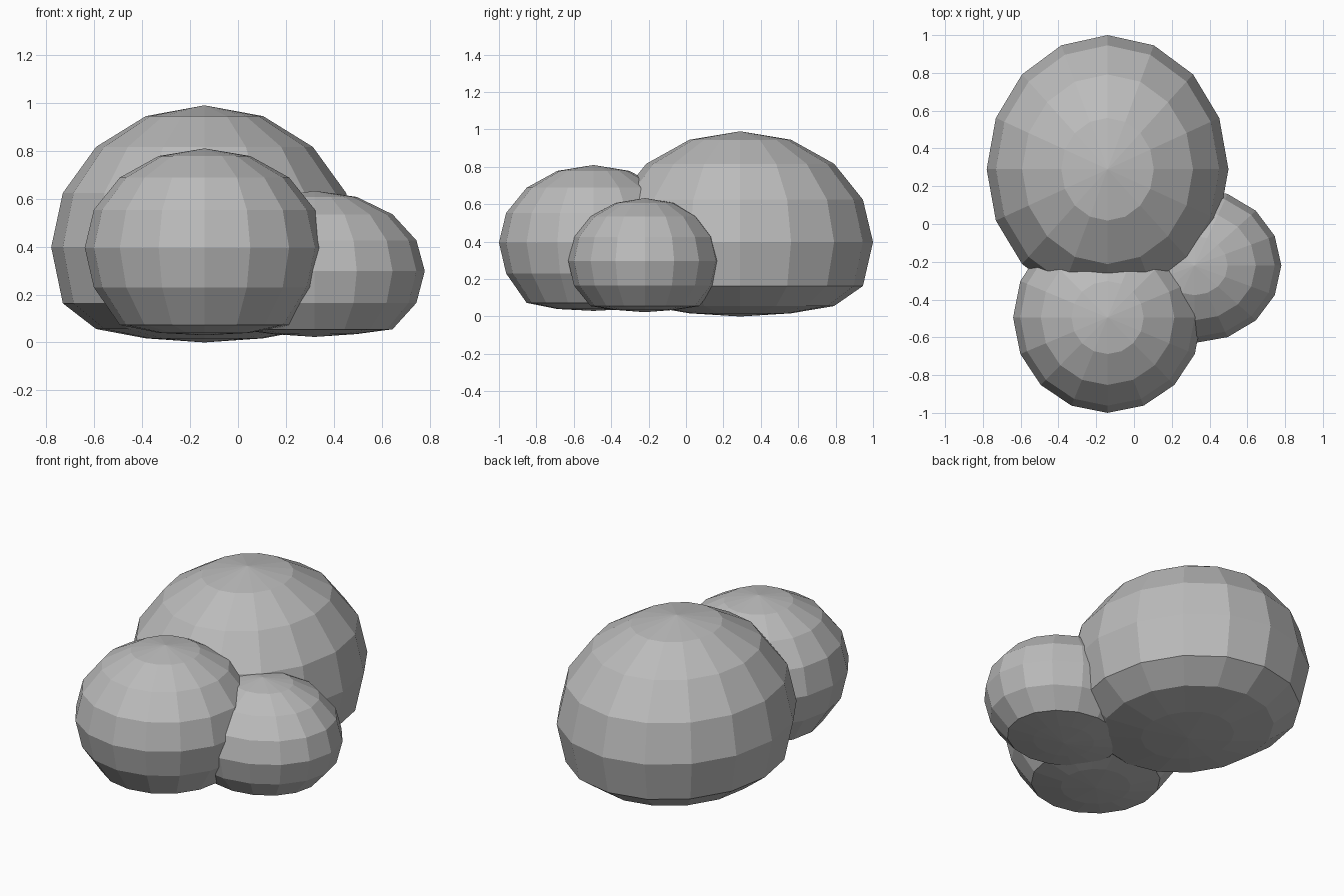
import bpy, bmesh
from math import sin, cos, pi

cube = bpy.data.objects.get("Cube")
if cube:
    bpy.data.objects.remove(cube)

GREY = (0.5, 0.5, 0.5, 1)
stone = bpy.data.materials.new("stone grey")
stone.use_nodes = True
stone.diffuse_color = GREY
stone.node_tree.nodes["Principled BSDF"].inputs["Base Color"].default_value = GREY

SEGMENTS, RINGS = 16, 8


def boulder(name, centre, radii, lower):
    """Round dome on top; flattened underside given by its ring heights."""
    cx, cy, cz = centre
    rx, ry, rz = radii
    bm = bmesh.new()
    bmesh.ops.create_uvsphere(bm, u_segments=SEGMENTS, v_segments=RINGS, radius=1)
    heights = [cos(pi * i / RINGS) for i in range(RINGS + 1)]
    for v in bm.verts:
        ring = min(range(RINGS + 1), key=lambda i: abs(heights[i] - v.co.z))
        z = cz + rz * v.co.z if ring <= RINGS // 2 else lower[ring - RINGS // 2 - 1]
        v.co = (cx + rx * v.co.x, cy + ry * v.co.y, z)
    mesh = bpy.data.meshes.new(name)
    bm.to_mesh(mesh)
    bm.free()
    mesh.materials.append(stone)
    obj = bpy.data.objects.new(name, mesh)
    bpy.context.collection.objects.link(obj)
    return obj


# Three overlapping boulders, large at the back
boulder("large_boulder", (-0.14, 0.29, 0.398), (0.64, 0.71, 0.592),
        (0.163, 0.056, 0.017, 0.0))
boulder("medium_boulder", (-0.14, -0.495, 0.395), (0.5, 0.505, 0.415),
        (0.23, 0.073, 0.04, 0.03))
boulder("small_boulder", (0.32, -0.22, 0.298), (0.46, 0.41, 0.335),
        (0.165, 0.055, 0.035, 0.023))
